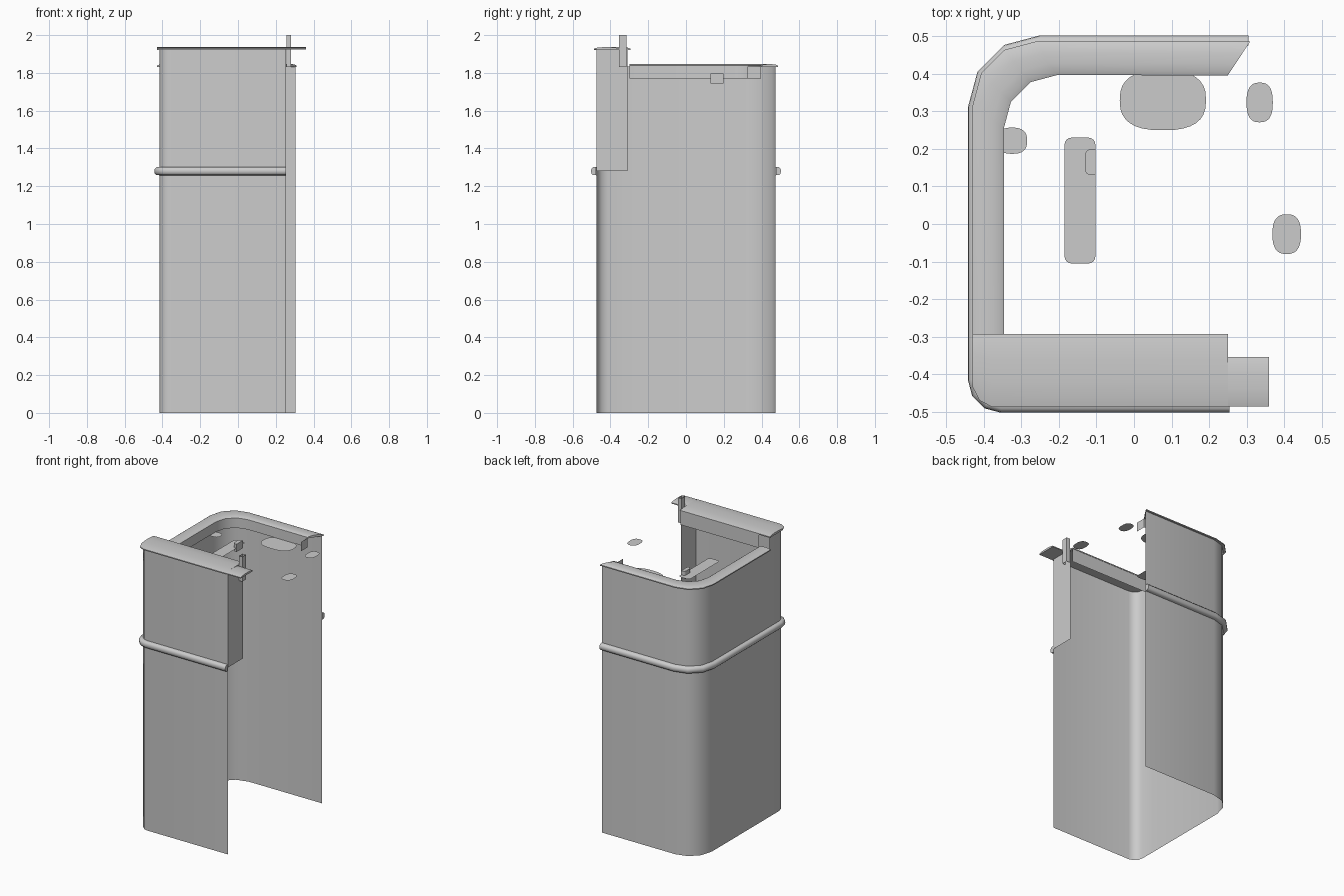
import bpy, math

if "Cube" in bpy.data.objects:
    bpy.data.objects.remove(bpy.data.objects["Cube"])

grey = bpy.data.materials.new("plain grey")
grey.diffuse_color = (0.6, 0.6, 0.6, 1)
grey.use_nodes = True
grey.node_tree.nodes["Principled BSDF"].inputs["Base Color"].default_value = grey.diffuse_color


def make(name, verts, faces, angle=50):
    me = bpy.data.meshes.new(name)
    me.from_pydata(verts, [], faces)
    me.materials.append(grey)
    ob = bpy.data.objects.new(name, me)
    bpy.context.collection.objects.link(ob)
    bpy.ops.object.select_all(action='DESELECT')
    ob.select_set(True)
    bpy.context.view_layer.objects.active = ob
    bpy.ops.object.shade_smooth_by_angle(angle=math.radians(angle))
    return ob


def loft(name, rings, closed=True):
    """Skin a list of equal sections; closed sections get end caps."""
    n = len(rings[0])
    verts = [p for r in rings for p in r]
    faces = []
    for i in range(len(rings) - 1):
        for j in range(n if closed else n - 1):
            k = (j + 1) % n
            faces.append((i * n + j, i * n + k, (i + 1) * n + k, (i + 1) * n + j))
    if closed:
        faces.append(tuple(range(n))[::-1])
        faces.append(tuple((len(rings) - 1) * n + j for j in range(n)))
    return make(name, verts, faces)


def arc(cx, cy, r, a0, a1, n):
    out = []
    for i in range(n + 1):
        a = math.radians(a0 + (a1 - a0) * i / n)
        out.append((cx + r * math.cos(a), cy + r * math.sin(a)))
    return out


def plan(off, xf=0.255, xb=0.305, rf=0.06, rb=0.165):
    """Plan line front right -> left -> back right, moved outward by off."""
    front = arc(-0.415 + rf, -0.475 + rf, rf + off, 270, 180, 3)
    back = arc(-0.415 + rb, 0.475 - rb, rb + off, 180, 90, 3)
    return [(xf, -0.475 - off)] + front + [(-0.415 - off, -0.31)] + back + [(xb, 0.475 + off)]


def sheet(name, pts, z0, z1):
    return loft(name, [[(x, y, z0), (x, y, z1)] for x, y in pts], closed=False)


# outer wall: tall front part and lower left/back part
wall = plan(0)
split = wall.index((-0.415, -0.31))
n = len(wall)
verts = [(x, y, z) for z in (0, 1.835) for x, y in wall]
verts += [(x, y, 1.925) for x, y in wall[:split + 1]]
faces = [(i + 1, i, n + i, n + i + 1) for i in range(n - 1)]
faces += [(n + i + 1, n + i, 2 * n + i, 2 * n + i + 1) for i in range(split)]
make("outer_wall", verts, faces)

# end panel of the raised front
sheet("front_end_panel", [(0.255, -0.475), (0.255, -0.31)], 1.28, 1.925)

# half-round trim around the middle
prof = [(0.001, 1.258), (0.017, 1.259), (0.026, 1.268), (0.028, 1.28),
        (0.026, 1.292), (0.017, 1.301), (0.001, 1.302)]
lines = [plan(o) for o, z in prof]
loft("middle_trim", [[(l[i][0], l[i][1], p[1]) for l, p in zip(lines, prof)] for i in range(n)])

# top rail along left and back, with vaulted top
outer = [(-0.43, -0.30)] + arc(-0.26, 0.317, 0.17, 180, 90, 3) + [(0.31, 0.487)]
inner = [(-0.347, -0.30)] + arc(-0.205, 0.255, 0.142, 180, 90, 3) + [(0.25, 0.396)]
vault = [(0, -0.007), (0, 0), (0.12, 0.005), (0.35, 0.008), (0.65, 0.008),
         (0.88, 0.005), (1, 0), (1, -0.007)]
rings = []
for (ax, ay), (bx, by) in zip(outer, inner):
    rings.append([(ax + (bx - ax) * t, ay + (by - ay) * t, 1.838 + z) for t, z in vault])
loft("top_rail", rings)
sheet("rail_inner_skirt", inner, 1.77, 1.833)
sheet("rail_end_bracket", [(0.25, 0.396), (0.25, 0.325)], 1.77, 1.833)

# raised front cap with rounded left front corner
rings = []
for x, yf in ((-0.43, -0.435), (-0.412, -0.47), (-0.378, -0.488), (0.25, -0.488)):
    rings.append([(x, -0.293 + (yf + 0.293) * t, 1.929 + z) for t, z in vault])
loft("front_cap", rings)
sheet("cap_inner_skirt", [(-0.347, -0.295), (0.25, -0.295)], 1.83, 1.925)
rings = [[(x, -0.355 - 0.131 * t, 1.929 + z * 0.9) for t, z in vault] for x in (0.25, 0.36)]
loft("cap_tongue", rings)

# small open post at the end panel
sheet("end_post", [(0.256, -0.355), (0.281, -0.355), (0.281, -0.315),
                   (0.256, -0.315), (0.256, -0.355)], 1.83, 2.0)


def blob(name, cx, cy, rx, ry, z=1.77, power=2.6, seg=32):
    pts = []
    for i in range(seg):
        a = 2 * math.pi * i / seg
        c, s = math.cos(a), math.sin(a)
        pts.append((cx + rx * math.copysign(abs(c) ** (2 / power), c),
                    cy + ry * math.copysign(abs(s) ** (2 / power), s), z))
    make(name, pts, [tuple(range(seg))])


# flat pads lying at counter level
blob("large_pad", 0.077, 0.33, 0.115, 0.08)
blob("back_pad", 0.335, 0.324, 0.035, 0.053)
blob("right_pad", 0.407, -0.027, 0.038, 0.053)
blob("left_pad", -0.325, 0.222, 0.04, 0.035)


def rounded(x0, x1, y0, y1, r):
    return (arc(x1 - r, y1 - r, r, 0, 90, 4) + arc(x0 + r, y1 - r, r, 90, 180, 4)
            + arc(x0 + r, y0 + r, r, 180, 270, 4) + arc(x1 - r, y0 + r, r, 270, 360, 4))


# long plate and its small knob
plate = rounded(-0.185, -0.103, -0.105, 0.23, 0.018)
make("long_plate", [(x, y, 1.77) for x, y in plate], [tuple(range(len(plate)))])
knob = arc(-0.112, 0.185, 0.014, 90, 180, 4) + arc(-0.112, 0.145, 0.014, 180, 270, 4)
knob = [(-0.103, 0.199)] + [(x - 0.004, y) for x, y in knob] + [(-0.103, 0.131)]
loft("plate_knob", [[(x, y, z) for x, y in knob] for z in (1.745, 1.798)])
